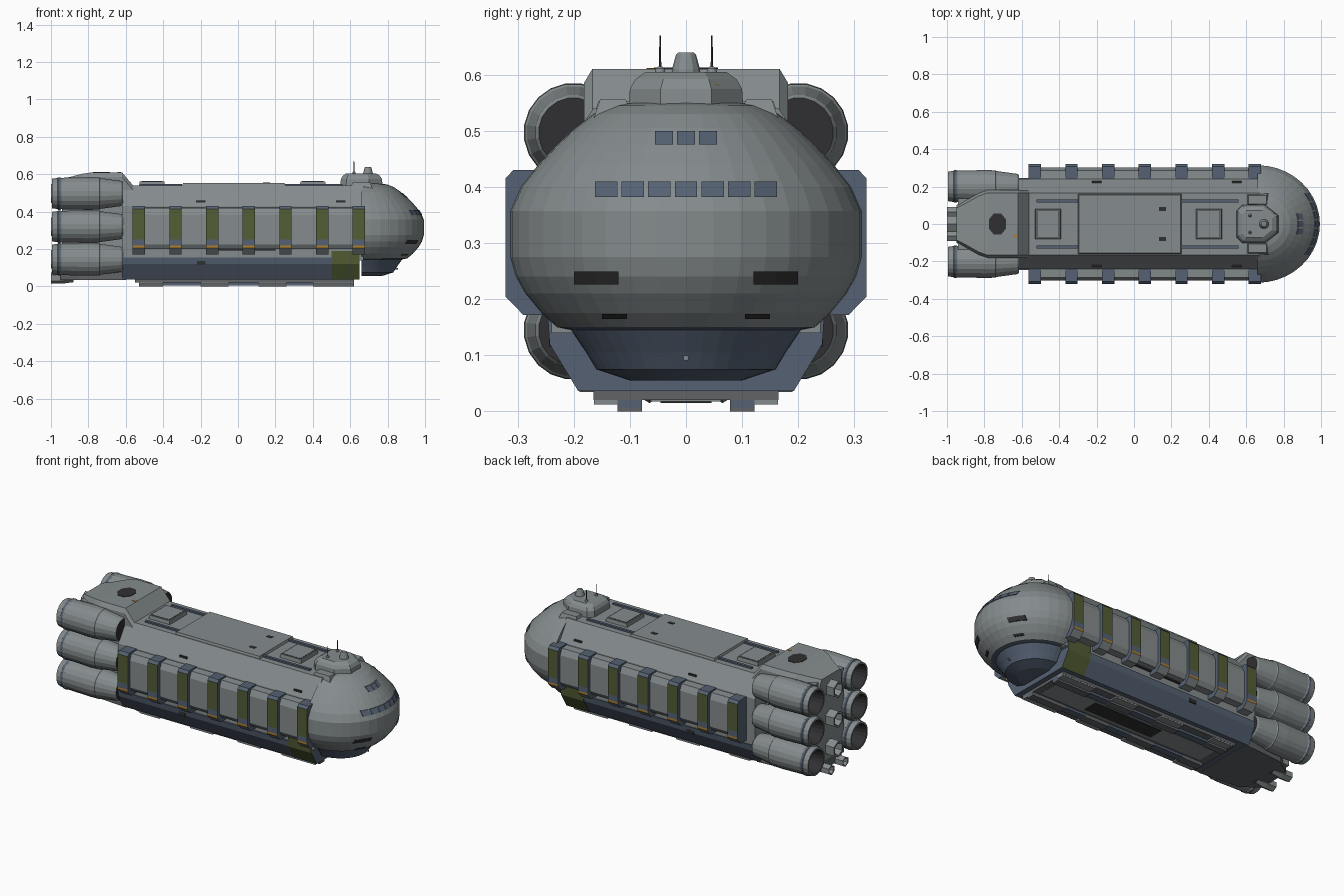
import bpy, bmesh, math
from mathutils import Vector

if "Cube" in bpy.data.objects:
    bpy.data.objects.remove(bpy.data.objects["Cube"])


def material(name, r, g, b):
    m = bpy.data.materials.new(name)
    m.diffuse_color = (r, g, b, 1)
    m.use_nodes = True
    m.node_tree.nodes["Principled BSDF"].inputs["Base Color"].default_value = m.diffuse_color
    return m


GREY = material("hull_grey", 0.235, 0.262, 0.268)
BLUE = material("slate_blue", 0.09, 0.12, 0.17)
OLIVE = material("olive_green", 0.085, 0.11, 0.035)
DARK = material("dark_metal", 0.03, 0.03, 0.032)
ORANGE = material("orange_marking", 0.42, 0.21, 0.03)
STEEL = material("belly_steel", 0.12, 0.125, 0.13)


def finish(name, bm, mats, rule=None):
    """Turn a bmesh into an object; rule(face) gives the material index."""
    bmesh.ops.recalc_face_normals(bm, faces=bm.faces[:])
    bm.normal_update()
    if rule:
        for f in bm.faces:
            f.material_index = rule(f)
    me = bpy.data.meshes.new(name)
    bm.to_mesh(me)
    bm.free()
    for m in mats if isinstance(mats, (list, tuple)) else [mats]:
        me.materials.append(m)
    ob = bpy.data.objects.new(name, me)
    bpy.context.collection.objects.link(ob)
    return ob


def loft(name, rings, mats, rule=None, caps=True):
    """Skin between rings holding the same number of points."""
    bm = bmesh.new()
    vs = [[bm.verts.new(p) for p in r] for r in rings]
    n = len(rings[0])
    for a, b in zip(vs, vs[1:]):
        for i in range(n):
            bm.faces.new((a[i], a[(i + 1) % n], b[(i + 1) % n], b[i]))
    if caps:
        bm.faces.new(vs[0])
        bm.faces.new(vs[-1])
    return finish(name, bm, mats, rule)


def prism_x(name, section, x0, x1, mats, rule=None):
    return loft(name, [[(x, y, z) for y, z in section] for x in (x0, x1)], mats, rule)


def mirrored(half):
    """Right half of a section, top to bottom, made symmetric."""
    return half + [(-y, z) for y, z in reversed(half)]


def box(name, x0, x1, y0, y1, z0, z1, mat, taper=0.0):
    t = taper
    return loft(name, [[(x0, y0, z0), (x1, y0, z0), (x1, y1, z0), (x0, y1, z0)],
                       [(x0 + t, y0 + t, z1), (x1 - t, y0 + t, z1),
                        (x1 - t, y1 - t, z1), (x0 + t, y1 - t, z1)]], mat)


def lathe_x(name, profile, y, z, sides, mats, rule=None):
    """Turn (x, radius) pairs about an x-parallel axis."""
    ang = [2 * math.pi * (i + 0.5) / sides for i in range(sides)]
    return loft(name, [[(x, y + r * math.cos(a), z + r * math.sin(a)) for a in ang]
                       for x, r in profile], mats, rule)


# ---- main hull and keel
prism_x("main_hull", mirrored([(0.165, 0.54), (0.24, 0.43), (0.24, 0.14)]), -0.62, 0.67, GREY)
prism_x("keel", mirrored([(0.246, 0.155), (0.24, 0.12), (0.19, 0.038)]), -0.62, 0.51, BLUE)
prism_x("keel_bow_band", mirrored([(0.248, 0.19), (0.243, 0.12), (0.192, 0.036)]), 0.5, 0.65,
        [OLIVE, BLUE], lambda f: 1 if f.normal.x > 0.5 or f.normal.z < -0.9 else 0)

# ---- rounded nose, turned about a vertical axis
NOSE_X, STRETCH = 0.66, 0.335 / 0.315
NOSE = [(0.055, 0.10), (0.075, 0.16), (0.105, 0.178), (0.145, 0.205), (0.15, 0.23),
        (0.175, 0.258), (0.21, 0.287), (0.24, 0.304), (0.275, 0.314), (0.357, 0.314),
        (0.40, 0.295), (0.44, 0.263), (0.475, 0.23), (0.505, 0.198), (0.53, 0.165),
        (0.545, 0.13), (0.552, 0.09)]
angles = [math.radians(-90 + 180 * i / 20) for i in range(21)]
loft("nose", [[(NOSE_X + STRETCH * r * math.cos(a), r * math.sin(a), z) for a in angles]
              for z, r in NOSE], [GREY, BLUE],
     lambda f: 1 if f.calc_center_median().z < 0.149 else 0)


def nose_plate(name, y0, y1, z0, z1, mat):
    """Thin plate hugging the nose surface."""
    def at(y, z, off):
        for (za, ra), (zb, rb) in zip(NOSE, NOSE[1:]):
            if za <= z <= zb:
                r = ra + (rb - ra) * (z - za) / (zb - za) + off
        return (NOSE_X + STRETCH * math.sqrt(r * r - y * y), y, z)
    loft(name, [[at(y0, z0, o), at(y1, z0, o), at(y1, z1, o), at(y0, z1, o)]
                for o in (-0.004, 0.004)], mat)


for i in range(7):
    y = (i - 3) * 0.0475
    nose_plate("lower_window", y - 0.020, y + 0.020, 0.382, 0.41, BLUE)
for i in range(3):
    y = (i - 1) * 0.039
    nose_plate("upper_window", y - 0.016, y + 0.016, 0.476, 0.5, BLUE)
for s in (-1, 1):
    for a, b in ((0.12, 0.16), (0.16, 0.20)):
        nose_plate("nose_vent", *sorted((s * a, s * b)), 0.226, 0.249, DARK)
    nose_plate("nose_lower_vent", *sorted((s * 0.105, s * 0.15)), 0.165, 0.174, DARK)
lathe_x("nose_sensor", [(0.80, 0.005), (0.855, 0.005)], 0, 0.095, 8, GREY)

# ---- bridge on the nose, with dome and aerials
outline = [(0.55, 0.07), (0.58, 0.1), (0.70, 0.1), (0.77, 0.045)]
outline += [(x, -y) for x, y in reversed(outline)]
loft("bridge", [[(0.655 + (x - 0.655) * k, y * k, z) for x, y in outline]
                for z, k in ((0.53, 1.03), (0.575, 1.0), (0.592, 0.9), (0.605, 0.72))], GREY)
loft("bridge_marking", [[(0.747, 0.04, z), (0.757, 0.05, z), (0.745, 0.06, z), (0.735, 0.05, z)]
                        for z in (0.57, 0.583)], ORANGE)
ring = [2 * math.pi * i / 12 for i in range(12)]


def post(name, x, y, levels, mat):
    loft(name, [[(x + r * math.cos(a), y + r * math.sin(a), z) for a in ring]
                for z, r in levels], mat)


post("bridge_dome", 0.695, 0, [(0.60, 0.026), (0.61, 0.025), (0.635, 0.018), (0.64, 0.014)], GREY)
for s in (-1, 1):
    post("aerial_base", 0.62, s * 0.046, [(0.60, 0.010), (0.611, 0.008), (0.615, 0.003)], GREY)
    post("aerial", 0.62, s * 0.046, [(0.61, 0.002), (0.67, 0.0015)], DARK)
    box("bridge_side_pod", 0.60, 0.72, s * 0.13 - 0.035, s * 0.13 + 0.035, 0.52, 0.556, GREY, 0.012)

# ---- top deck plate, hatches and rails
box("deck_plate", -0.30, 0.255, -0.162, 0.162, 0.535, 0.553, GREY, 0.006)
for x in (-0.46, 0.40):
    box("hatch_rim", x - 0.07, x + 0.07, -0.082, 0.082, 0.535, 0.561, GREY, 0.004)
    box("hatch_gap", x - 0.061, x + 0.061, -0.073, 0.073, 0.558, 0.5615, DARK)
    box("hatch_lid", x - 0.057, x + 0.057, -0.069, 0.069, 0.558, 0.563, GREY)
for s in (-1, 1):
    for x0, x1 in ((-0.52, -0.30), (0.235, 0.56)):
        box("deck_rail", x0, x1, s * 0.122 - 0.008, s * 0.122 + 0.008, 0.535, 0.549, BLUE)
    box("deck_vent", 0.135, 0.17, s * 0.08 - 0.01, s * 0.08 + 0.01, 0.55, 0.555, DARK)

# ---- side panels and ribs
RIB = [(0.22, 0.43), (0.308, 0.43), (0.322, 0.415), (0.322, 0.25), (0.322, 0.218),
       (0.322, 0.205), (0.29, 0.172), (0.22, 0.172)]


def rib_rule(f):
    c, n = f.calc_center_median(), f.normal
    if abs(n.x) > 0.5:
        return 1
    if c.z > 0.418 or n.z > 0.4 or 0.218 < c.z < 0.25:
        return 1
    if 0.205 < c.z < 0.218:
        return 2
    return 3 if c.z < 0.2 else 0


for s in (-1, 1):
    prism_x("side_panel", [(s * y, z) for y, z in [(0.2, 0.425), (0.285, 0.42), (0.302, 0.385),
            (0.302, 0.225), (0.285, 0.2), (0.2, 0.2)]], -0.53, 0.64, GREY)
    for i in range(7):
        x = -0.53 + i * 0.196
        prism_x("rib", [(s * y, z) for y, z in RIB], x - 0.033, x + 0.033,
                [OLIVE, BLUE, ORANGE, GREY], rib_rule)
    for x in (-0.2, 0.55):
        box("hull_vent", x - 0.025, x + 0.025, s * 0.222 - 0.008, s * 0.222 + 0.008, 0.45, 0.46, DARK)
    box("keel_vent", -0.22, -0.175, s * 0.236 - 0.008, s * 0.236 + 0.008, 0.115, 0.135, DARK)
    box("panel_slot", -0.12, 0.2, s * 0.2 - 0.05, s * 0.2 + 0.05, 0.192, 0.2, DARK)

# ---- belly plates and skids
box("belly_plate", -0.55, 0.62, -0.165, 0.165, 0.02, 0.04, STEEL)
box("belly_spine", -0.50, 0.58, -0.062, 0.062, 0.018, 0.03, GREY)
box("belly_bay", -0.15, 0.30, -0.045, 0.045, 0.015, 0.02, DARK)
for s in (-1, 1):
    box("belly_runner", -0.53, 0.62, s * 0.1 - 0.02, s * 0.1 + 0.02, 0.006, 0.03, BLUE)
    for x0, x1 in ((-0.53, -0.40), (-0.20, -0.05), (0.11, 0.26), (0.40, 0.62)):
        box("belly_skid", x0, x1, s * 0.1 - 0.022, s * 0.1 + 0.022, 0.0, 0.02, STEEL)
        box("skid_fairing", x0, x1, s * 0.142 - 0.022, s * 0.142 + 0.022, 0.012, 0.03, GREY)

# ---- engine block and humped tail housing
box("engine_core", -0.94, -0.58, -0.135, 0.135, 0.06, 0.56, GREY)
loft("tail_housing", [[(x, y, z) for y, z in mirrored([(w - 0.015, t), (w, t - 0.025), (w, 0.47)])]
                      for x, w, t in ((-0.95, 0.10, 0.575), (-0.90, 0.125, 0.585),
                                      (-0.83, 0.165, 0.603), (-0.78, 0.182, 0.61),
                                      (-0.62, 0.182, 0.61), (-0.54, 0.182, 0.515))], GREY)
octa = [math.radians(22.5 + 45 * i) for i in range(8)]
loft("tail_vent", [[(-0.73 + 0.05 * math.cos(a), 0.062 * math.sin(a), z) for a in octa]
                   for z in (0.605, 0.6125)], DARK)
box("tail_marking", -0.645, -0.625, -0.07, -0.055, 0.606, 0.612, ORANGE)
loft("tail_belly", [[(x, y, z) for y, z in mirrored([(w, 0.075), (w, 0.035)])]
                    for x, w in ((-0.95, 0.10), (-0.85, 0.17), (-0.60, 0.19))], STEEL)

# ---- six main engines, open at the rear
ENGINE = [(-0.615, 0.062), (-0.625, 0.068), (-0.735, 0.083), (-0.74, 0.087), (-0.80, 0.0885),
          (-0.945, 0.085), (-0.95, 0.088), (-0.962, 0.088), (-0.965, 0.084), (-0.995, 0.080),
          (-0.995, 0.070), (-0.90, 0.052)]


def engine_rule(f):
    c = f.calc_center_median().x
    if len(f.verts) > 4 or -0.97 < c < -0.92 and abs(f.normal.x) > 0.1 and f.calc_area() > 0.001:
        return 1
    return 2 if -0.962 < c < -0.95 else 0


ROWS = (0.497, 0.32, 0.145)
for z in ROWS:
    for s in (-1, 1):
        lathe_x("main_engine", ENGINE, s * 0.201, z, 20, [GREY, DARK, BLUE], engine_rule)
    # small hexagonal thruster between each pair
    lathe_x("centre_thruster", [(-0.92, 0.035), (-0.95, 0.05), (-1.0, 0.05), (-1.0, 0.038),
                                (-0.95, 0.025)], 0, z, 6, [GREY, DARK],
            lambda f: 1 if len(f.verts) > 4 else 0)
for s in (-1, 1):
    lathe_x("lower_thruster", [(-0.88, 0.022), (-0.94, 0.03), (-1.0, 0.03), (-1.0, 0.022),
                               (-0.95, 0.015)], s * 0.065, 0.045, 6, [GREY, DARK],
            lambda f: 1 if len(f.verts) > 4 else 0)
